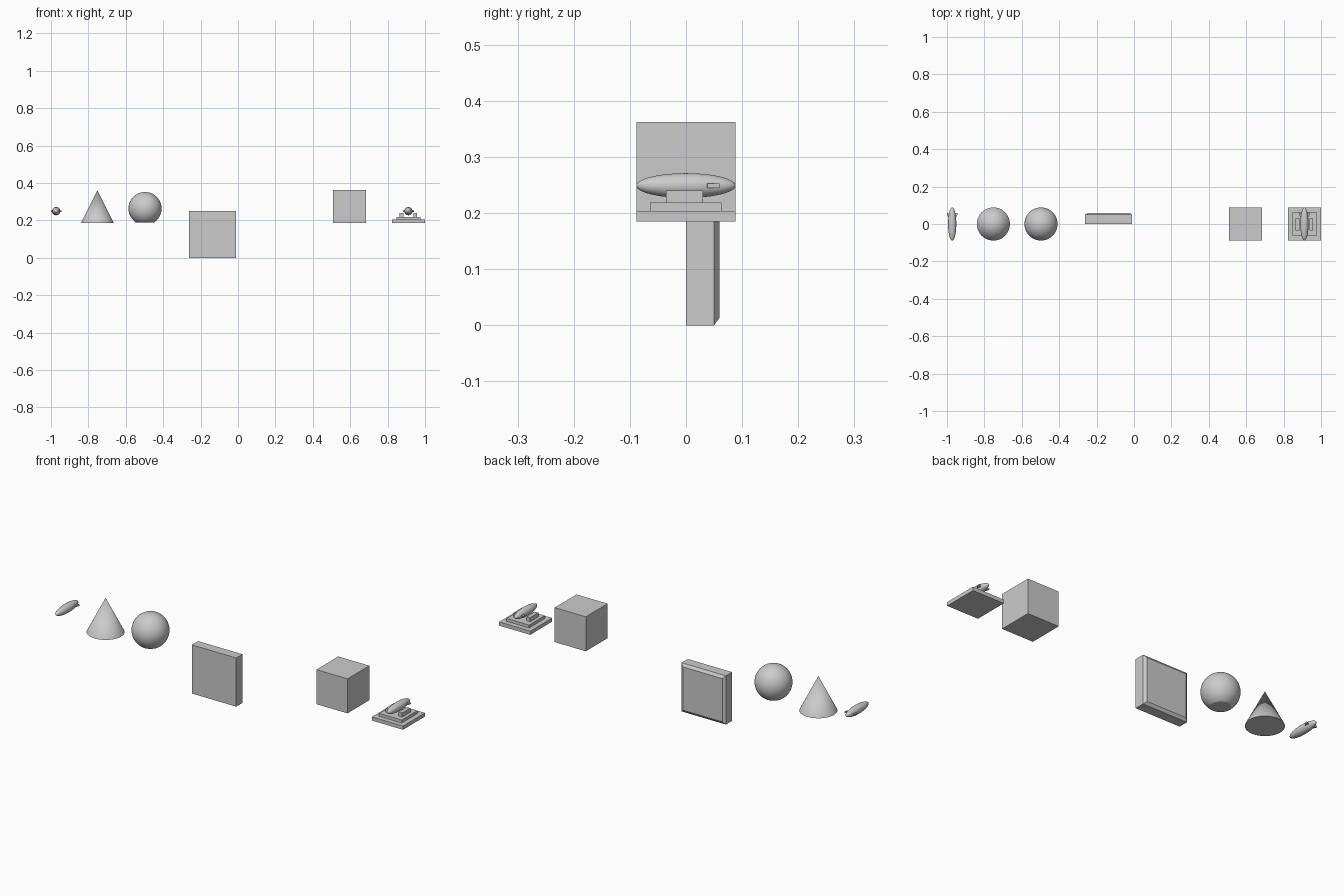
import bpy, bmesh, math
from mathutils import Vector, Matrix

if "Cube" in bpy.data.objects:
    bpy.data.objects.remove(bpy.data.objects["Cube"])


def make(name, bm, smooth=None):
    bmesh.ops.recalc_face_normals(bm, faces=bm.faces)
    mesh = bpy.data.meshes.new(name)
    bm.to_mesh(mesh)
    bm.free()
    ob = bpy.data.objects.new(name, mesh)
    bpy.context.collection.objects.link(ob)
    if smooth:
        bpy.ops.object.select_all(action='DESELECT')
        ob.select_set(True)
        bpy.context.view_layer.objects.active = ob
        bpy.ops.object.shade_smooth_by_angle(angle=math.radians(smooth))
    return ob


def box(name, lo, hi):
    lo, hi = Vector(lo), Vector(hi)
    bm = bmesh.new()
    bmesh.ops.create_cube(bm, size=1)
    bmesh.ops.scale(bm, vec=hi - lo, verts=bm.verts)
    bmesh.ops.translate(bm, vec=(lo + hi) / 2, verts=bm.verts)
    return make(name, bm)


def airship(prefix, x, z=0.249):
    # Long ellipsoid hull lying along y
    bm = bmesh.new()
    bmesh.ops.create_uvsphere(bm, u_segments=32, v_segments=24, radius=1)
    bmesh.ops.rotate(bm, verts=bm.verts, matrix=Matrix.Rotation(math.pi / 2, 3, 'X'))
    bmesh.ops.scale(bm, vec=(0.022, 0.0885, 0.022), verts=bm.verts)
    bmesh.ops.translate(bm, vec=(x, 0, z), verts=bm.verts)
    make(prefix + "_hull", bm, 40)
    # Swept fins on both sides near the tail
    for side, label in ((-1, "left"), (1, "right")):
        outline = [(0.012, 0.034), (0.022, 0.038), (0.029, 0.052),
                   (0.029, 0.060), (0.021, 0.056), (0.012, 0.055)]
        bm = bmesh.new()
        face = bm.faces.new([bm.verts.new((x + side * a, b, z - 0.004)) for a, b in outline])
        top = bmesh.ops.extrude_face_region(bm, geom=[face])
        verts = [v for v in top["geom"] if isinstance(v, bmesh.types.BMVert)]
        bmesh.ops.translate(bm, vec=(0, 0, 0.008), verts=verts)
        make(f"{prefix}_{label}_fin", bm)


BASE, HALF = 0.185, 0.0885

# Loose airship
airship("airship", -0.972)

# Cone
bm = bmesh.new()
bmesh.ops.create_cone(bm, cap_ends=True, segments=48, radius1=HALF, radius2=0, depth=0.176)
bmesh.ops.translate(bm, vec=(-0.752, 0, BASE + 0.088), verts=bm.verts)
make("cone", bm, 40)

# Sphere with a flat underside
bm = bmesh.new()
bmesh.ops.create_uvsphere(bm, u_segments=48, v_segments=32, radius=HALF)
bmesh.ops.translate(bm, vec=(-0.497, 0, 0.263), verts=bm.verts)
cut = bmesh.ops.bisect_plane(bm, geom=bm.verts[:] + bm.edges[:] + bm.faces[:],
                             plane_co=(0, 0, 0.188), plane_no=(0, 0, -1), clear_outer=True)
bmesh.ops.holes_fill(bm, edges=[e for e in bm.edges if e.is_boundary], sides=0)
make("sphere", bm, 30)

# Upright slab with chamfered back edge
bm = bmesh.new()
cx, cz = -0.136, 0.125
rings = []
for y, h in ((0, 0.126), (0.05, 0.126), (0.06, 0.112)):
    rings.append([bm.verts.new((cx + sx * h, y, cz + sz * h * 0.992))
                  for sx, sz in ((-1, -1), (1, -1), (1, 1), (-1, 1))])
for a, b in zip(rings, rings[1:]):
    for i in range(4):
        j = (i + 1) % 4
        bm.faces.new((a[i], a[j], b[j], b[i]))
bm.faces.new(rings[0])
bm.faces.new(rings[-1])
make("slab", bm)

# Cube
box("cube", (0.507, -HALF, BASE), (0.684, HALF, 0.362))

# Stepped stand carrying a second airship
sx = 0.911
box("stand_base", (sx - HALF, -HALF, BASE), (sx + HALF, HALF, 0.204))
box("stand_step", (sx - 0.064, -0.064, 0.204), (sx + 0.064, 0.063, 0.219))
for s, label in ((-1, "left"), (1, "right")):
    xs = sorted((sx + s * 0.026, sx + s * 0.047))
    box(f"stand_{label}_block", (xs[0], -0.036, 0.219), (xs[1], 0.03, 0.24))
airship("mounted_airship", sx)
